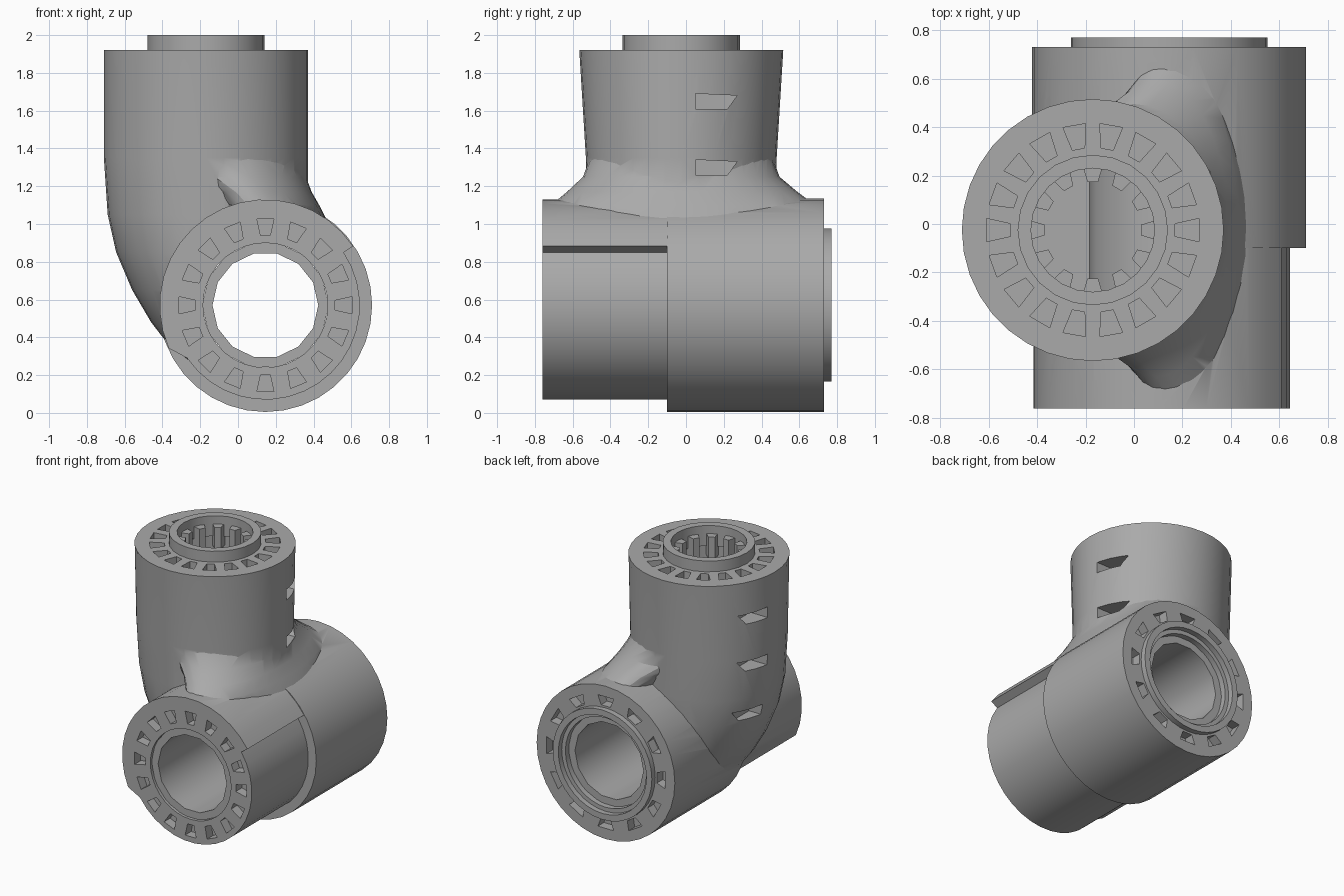
import bpy, bmesh
from math import cos, sin, pi, radians
from mathutils import Vector

cube = bpy.data.objects.get("Cube")
if cube:
    bpy.data.objects.remove(cube, do_unlink=True)

grey = bpy.data.materials.new("plain_grey")
grey.use_nodes = True
grey.diffuse_color = (0.4, 0.4, 0.4, 1)
grey.node_tree.nodes["Principled BSDF"].inputs["Base Color"].default_value = (0.4, 0.4, 0.4, 1)

CX, CZ = 0.145, 0.57       # axis of the lying barrel
TX, TY = -0.17, -0.025     # axis of the upright sleeve
SEG = 36


def add_loft(bm, rings, closed=False):
    """Skin equal-length rings; cap the ends, or join last to first."""
    loops = [[bm.verts.new(p) for p in ring] for ring in rings]
    pairs = list(zip(loops, loops[1:]))
    if closed:
        pairs.append((loops[-1], loops[0]))
    else:
        bm.faces.new(loops[0])
        bm.faces.new(loops[-1])
    n = len(loops[0])
    for a, b in pairs:
        for i in range(n):
            j = (i + 1) % n
            bm.faces.new((a[i], a[j], b[j], b[i]))


def finish(name, bm):
    bmesh.ops.recalc_face_normals(bm, faces=bm.faces)
    mesh = bpy.data.meshes.new(name)
    bm.to_mesh(mesh)
    bm.free()
    mesh.materials.append(grey)
    ob = bpy.data.objects.new(name, mesh)
    bpy.context.collection.objects.link(ob)
    return ob


def loft(name, rings, closed=False):
    bm = bmesh.new()
    add_loft(bm, rings, closed)
    return finish(name, bm)


def lying(r, a, y):
    return Vector((CX + r * cos(a), y, CZ + r * sin(a)))


def upright(r, a, z):
    return Vector((TX + r * cos(a), TY + r * sin(a), z))


def circle(place, r, h, seg=SEG):
    return [place(r, 2 * pi * i / seg, h) for i in range(seg)]


def tube(name, place, r_in, r_out, h0, h1, seg=SEG):
    corners = [(r_in, h0), (r_out, h0), (r_out, h1), (r_in, h1)]
    return loft(name, [circle(place, r, h, seg) for r, h in corners], closed=True)


def ellipse(x, y, z, hx, hy):
    return [Vector((x + hx * cos(2 * pi * i / SEG), y + hy * sin(2 * pi * i / SEG), z))
            for i in range(SEG)]


def sectors(name, place, count, r0, r1, h0, h1, fill):
    """Ring of separate wedge blocks around an axis."""
    bm = bmesh.new()
    for k in range(count):
        a, w = 2 * pi * k / count, pi / count * fill
        shape = [(r0, a - w * 0.7), (r1, a - w), (r1, a + w), (r0, a + w * 0.7)]
        add_loft(bm, [[place(r, t, h) for r, t in shape] for h in (h0, h1)])
    return finish(name, bm)


def boolean(ob, other, operation):
    mod = ob.modifiers.new("join", "BOOLEAN")
    mod.operation, mod.solver, mod.object = operation, "EXACT", other
    bpy.context.view_layer.objects.active = ob
    bpy.ops.object.modifier_apply(modifier=mod.name)
    bpy.data.objects.remove(other, do_unlink=True)


# Upright sleeve curving into the barrel: z, left edge, right edge, half depth
sections = [(0.28, -0.27, 0.2, 0.3), (0.35, -0.36, 0.3, 0.37), (0.48, -0.46, 0.35, 0.43),
            (0.65, -0.56, 0.36, 0.47), (0.85, -0.645, 0.37, 0.49), (1.05, -0.69, 0.37, 0.5),
            (1.35, -0.71, 0.37, 0.505), (1.92, -0.71, 0.37, 0.54)]
body = loft("joint_body", [ellipse((l + r) / 2, TY, z, (r - l) / 2, d)
                           for z, l, r, d in sections])

# Flared fillet between sleeve and barrel
flare = loft("fillet", [ellipse(0.15, -0.01, 0.98, 0.34, 0.7), ellipse(0.15, -0.015, 1.1, 0.28, 0.7),
                        ellipse(0.09, -0.02, 1.17, 0.3, 0.61), ellipse(0.0, -0.025, 1.25, 0.36, 0.52),
                        ellipse(-0.1, TY, 1.36, 0.42, 0.48)])
boolean(body, flare, "UNION")

# Barrel: full-size rear, and front with a thicker shell over its upper left half
boolean(body, loft("rear_barrel", [circle(lying, 0.565, y) for y in (-0.1, 0.73)]), "UNION")
outline = []
for i in range(SEG):
    a = radians(34) + 2 * pi * i / SEG
    thick = i <= SEG * 0.49
    if i == 0:
        outline.append((0.5, a))
    outline.append((0.56 if thick else 0.5, a))
boolean(body, loft("front_barrel", [[lying(r, a, y) for r, a in outline]
                                    for y in (-0.76, -0.05)]), "UNION")

# Bores and end pockets
boolean(body, loft("bore", [circle(lying, 0.33, y) for y in (-0.9, 0.9)]), "DIFFERENCE")
boolean(body, loft("shaft", [circle(upright, 0.27, z) for z in (0.6, 2.1)]), "DIFFERENCE")
boolean(body, sectors("front_pockets", lying, 16, 0.37, 0.46, -0.85, -0.69, 0.5), "DIFFERENCE")
boolean(body, sectors("rear_pockets", lying, 12, 0.42, 0.49, 0.66, 0.85, 0.5), "DIFFERENCE")
boolean(body, sectors("top_pockets", upright, 18, 0.34, 0.44, 1.82, 2.1, 0.62), "DIFFERENCE")

# Slots in the sides of the sleeve
bm = bmesh.new()
for x0, x1, z in [(0.2, 0.5, 1.65), (0.2, 0.5, 1.3),
                  (-0.9, -0.56, 1.65), (-0.9, -0.56, 1.3), (-0.9, -0.55, 0.92)]:
    add_loft(bm, [[Vector((x, y, h)) for y, h in
                   ((0.05, z - 0.04), (0.22, z - 0.04), (0.27, z + 0.03), (0.05, z + 0.04))]
                  for x in (x0, x1)])
boolean(body, finish("side_slots", bm), "DIFFERENCE")

# Liner, raised collars and inner teeth
parts = [body,
         tube("bore_liner", lying, 0.28, 0.335, -0.74, 0.69, 14),
         tube("rear_collar", lying, 0.36, 0.405, 0.7, 0.77),
         tube("top_collar", upright, 0.255, 0.31, 1.85, 2.0, 24),
         sectors("top_teeth", upright, 12, 0.2, 0.27, 1.78, 1.94, 0.6)]

bpy.ops.object.select_all(action="DESELECT")
for ob in parts:
    ob.select_set(True)
bpy.context.view_layer.objects.active = body
bpy.ops.object.shade_smooth_by_angle(angle=radians(28))
